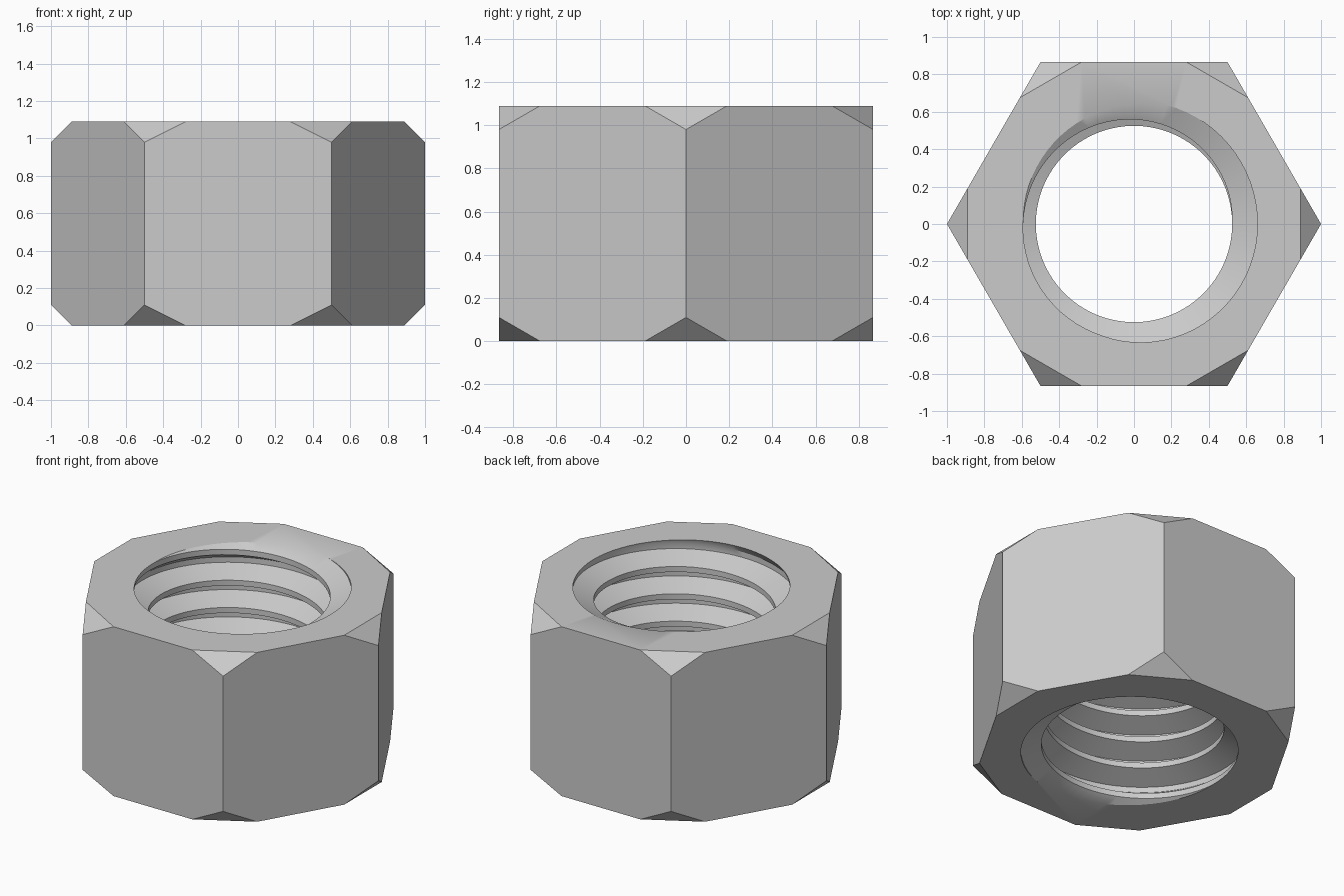
import bpy, bmesh, math
from mathutils import Vector

HEIGHT, CHAMFER = 1.09, 0.11
CREST, ROOT = 0.525, 0.66
PITCH = HEIGHT / 6.2
STEPS = 72           # segments per thread turn

cube = bpy.data.objects.get("Cube")
if cube:
    bpy.data.objects.remove(cube, do_unlink=True)

steel = bpy.data.materials.new("grey_steel")
steel.use_nodes = True
colour = (0.6, 0.6, 0.6, 1)
steel.diffuse_color = colour
steel.node_tree.nodes["Principled BSDF"].inputs["Base Color"].default_value = colour


def make_object(name, bm):
    bmesh.ops.recalc_face_normals(bm, faces=bm.faces)
    mesh = bpy.data.meshes.new(name)
    bm.to_mesh(mesh)
    bm.free()
    obj = bpy.data.objects.new(name, mesh)
    bpy.context.collection.objects.link(obj)
    mesh.materials.append(steel)
    return obj


def crest_radius(z):
    """Crest widens to the root radius over one turn at either end."""
    past_end = max(z - HEIGHT, -z) / PITCH + 0.6
    return CREST + (ROOT - CREST) * min(max(past_end, 0), 1)


# Hexagonal body with every corner cut at 45 degrees
bm = bmesh.new()
corners = [Vector((math.cos(i * math.pi / 3), math.sin(i * math.pi / 3), 0)) for i in range(6)]
for i, corner in enumerate(corners):
    for z, inset in ((0, CHAMFER), (HEIGHT, HEIGHT - CHAMFER)):
        bm.verts.new(corner + Vector((0, 0, inset)))
        for other in (corners[i - 1], corners[(i + 1) % 6]):
            bm.verts.new(corner.lerp(other, 2 * CHAMFER) + Vector((0, 0, z)))
bmesh.ops.convex_hull(bm, input=bm.verts)
bmesh.ops.dissolve_limit(bm, angle_limit=0.02, verts=bm.verts, edges=bm.edges)
nut = make_object("hex_nut", bm)

# Threaded core: a helical groove with flat crests and roots
bm = bmesh.new()
start = -1.9 * PITCH
count = 10 * STEPS
grid = []
for k in range(count + 1):
    a = k / STEPS * math.tau
    z = start + PITCH * k / STEPS
    lower, upper = crest_radius(z - PITCH / 2), crest_radius(z + PITCH / 2)
    grid.append([bm.verts.new((r * math.cos(a), r * math.sin(a), z + PITCH * dz))
                 for r, dz in ((lower, -0.4), (ROOT, -0.1), (ROOT, 0.1), (upper, 0.4))])
for k in range(count):
    for j in range(3):
        bm.faces.new((grid[k][j], grid[k + 1][j], grid[k + 1][j + 1], grid[k][j + 1]))
    if k + STEPS < count:
        bm.faces.new((grid[k][3], grid[k + 1][3], grid[k + 1 + STEPS][0], grid[k + STEPS][0]))

# Close both ends of the core around its axis
low = grid[0] + [grid[k][0] for k in range(STEPS, -1, -1)]
high = grid[count][::-1] + [grid[k][3] for k in range(count - STEPS, count + 1)]
for loop, z in ((low, start), (high, start + PITCH * count / STEPS)):
    apex = bm.verts.new((0, 0, z))
    for a, b in zip(loop, loop[1:]):
        bm.faces.new((apex, a, b))
core = make_object("thread_cutter", bm)

# Cut the threaded hole
cut = nut.modifiers.new("threaded_hole", "BOOLEAN")
cut.operation = "DIFFERENCE"
cut.solver = "EXACT"
cut.object = core
bpy.ops.object.select_all(action="DESELECT")
bpy.context.view_layer.objects.active = nut
nut.select_set(True)
bpy.ops.object.modifier_apply(modifier=cut.name)
bpy.data.objects.remove(core, do_unlink=True)
bpy.ops.object.shade_smooth_by_angle(angle=math.radians(30))
